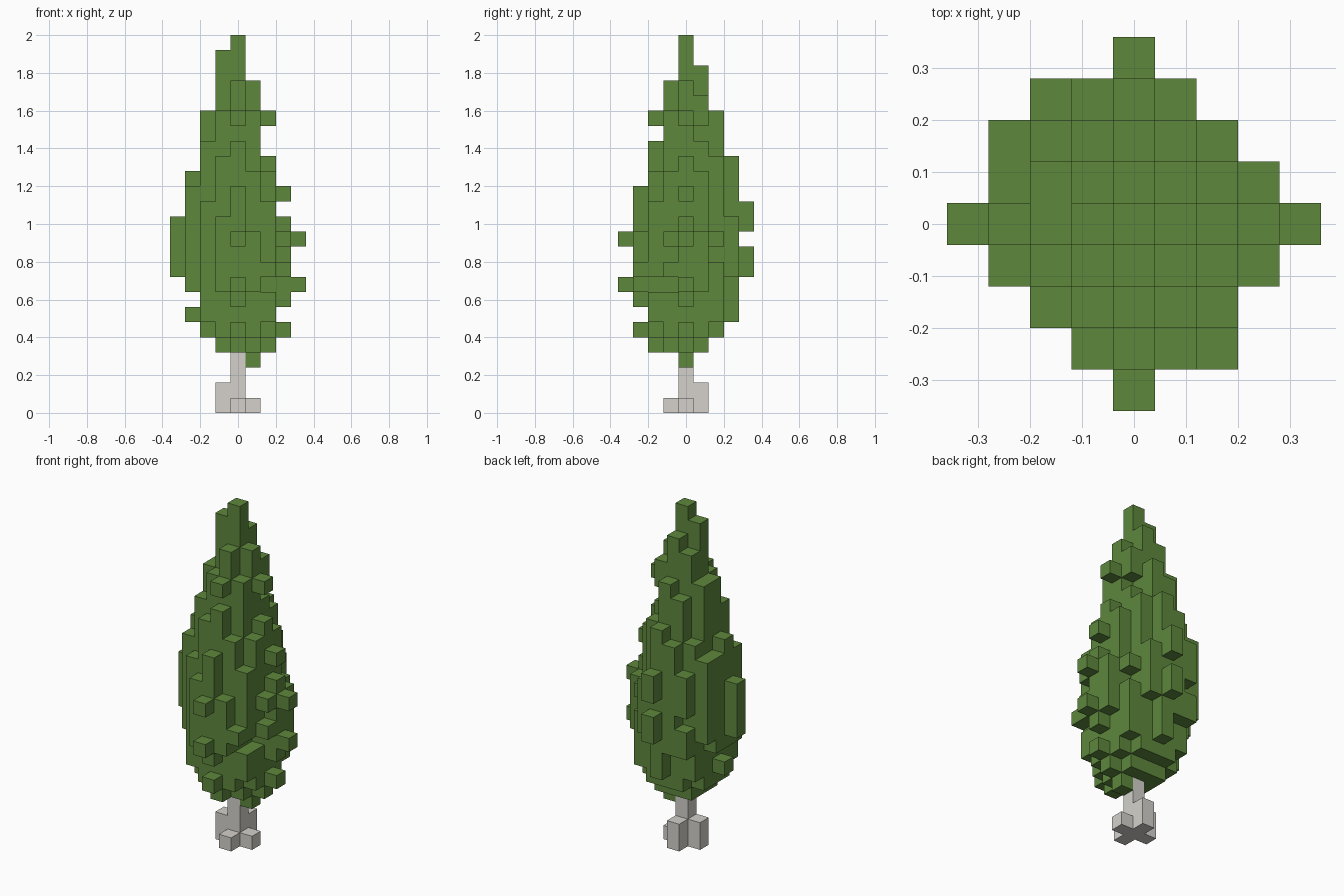
import bpy
import bmesh
from mathutils import Vector

cube = bpy.data.objects.get("Cube")
if cube:
    bpy.data.objects.remove(cube, do_unlink=True)

CELL = 0.08
HALF = 4  # cells on each side of the centre column


def make_material(name, color):
    mat = bpy.data.materials.new(name)
    mat.use_nodes = True
    mat.diffuse_color = color
    for node in mat.node_tree.nodes:
        if node.type == 'BSDF_PRINCIPLED':
            node.inputs["Base Color"].default_value = color
            node.inputs["Roughness"].default_value = 0.9
    return mat


def build_blocks(name, cells, mat):
    """Make one shell from the exposed sides of a set of grid cells."""
    bm = bmesh.new()
    for cell in sorted(cells):
        centre = Vector(cell) + Vector((0, 0, 0.5))
        for axis in range(3):
            for sign in (-1, 1):
                side = list(cell)
                side[axis] += sign
                if tuple(side) in cells:
                    continue
                n, u, v = Vector(), Vector(), Vector()
                n[axis] = sign / 2
                u[(axis + 1) % 3] = sign / 2
                v[(axis + 2) % 3] = 1 / 2
                corners = (-u - v, u - v, u + v, -u + v)
                bm.faces.new([bm.verts.new((centre + n + c) * CELL) for c in corners])
    bmesh.ops.remove_doubles(bm, verts=bm.verts, dist=CELL / 100)
    mesh = bpy.data.meshes.new(name)
    bm.to_mesh(mesh)
    bm.free()
    mesh.materials.append(mat)
    obj = bpy.data.objects.new(name, mesh)
    bpy.context.collection.objects.link(obj)
    return obj


def layer_map(rows):
    """Read a plan (back row first) where a letter is a layer, a = ground."""
    return {(x - HALF, HALF - y): ord(ch) - ord("a")
            for y, row in enumerate(rows)
            for x, ch in enumerate(row) if ch != "."}


# Highest and lowest leaf layer of every column, seen from above
tops = layer_map((
    "....n....",
    "..npqm...",
    ".opstql..",
    ".otvwupl.",
    "mptxyvtol",
    ".ortvtpl.",
    "..nqtpn..",
    "...molj..",
    "....l....",
))
bottoms = layer_map((
    "....j....",
    "..iigj...",
    ".jgfffg..",
    ".ifeeefi.",
    "jgfeedefi",
    ".ifeeefj.",
    "..gfefg..",
    "...ifij..",
    "....i....",
))

# Notches that leave single leaf blocks sticking out
notches = {
    (0, 4): "l", (-3, 0): "h", (2, 0): "rs", (3, 0): "gn", (4, 0): "jk",
    (3, -1): "k", (0, -2): "s", (0, -3): "g", (0, -4): "jk",
    (1, 1): "s", (2, 2): "k", (2, -1): "i", (2, -2): "i", (-2, 3): "k",
}

leaves = set()
for (x, y), top in tops.items():
    for z in range(bottoms[x, y], top + 1):
        if chr(ord("a") + z) not in notches.get((x, y), ""):
            leaves.add((x, y, z))

# Trunk column with four root blocks
trunk_heights = {(0, 0): 4, (-1, 0): 2, (0, 1): 2, (1, 0): 1, (0, -1): 1}
trunk = {(x, y, z) for (x, y), h in trunk_heights.items() for z in range(h)}

build_blocks("foliage", leaves, make_material("leaf green", (0.112, 0.245, 0.046, 1)))
build_blocks("trunk", trunk, make_material("pale bark", (0.66, 0.64, 0.595, 1)))
